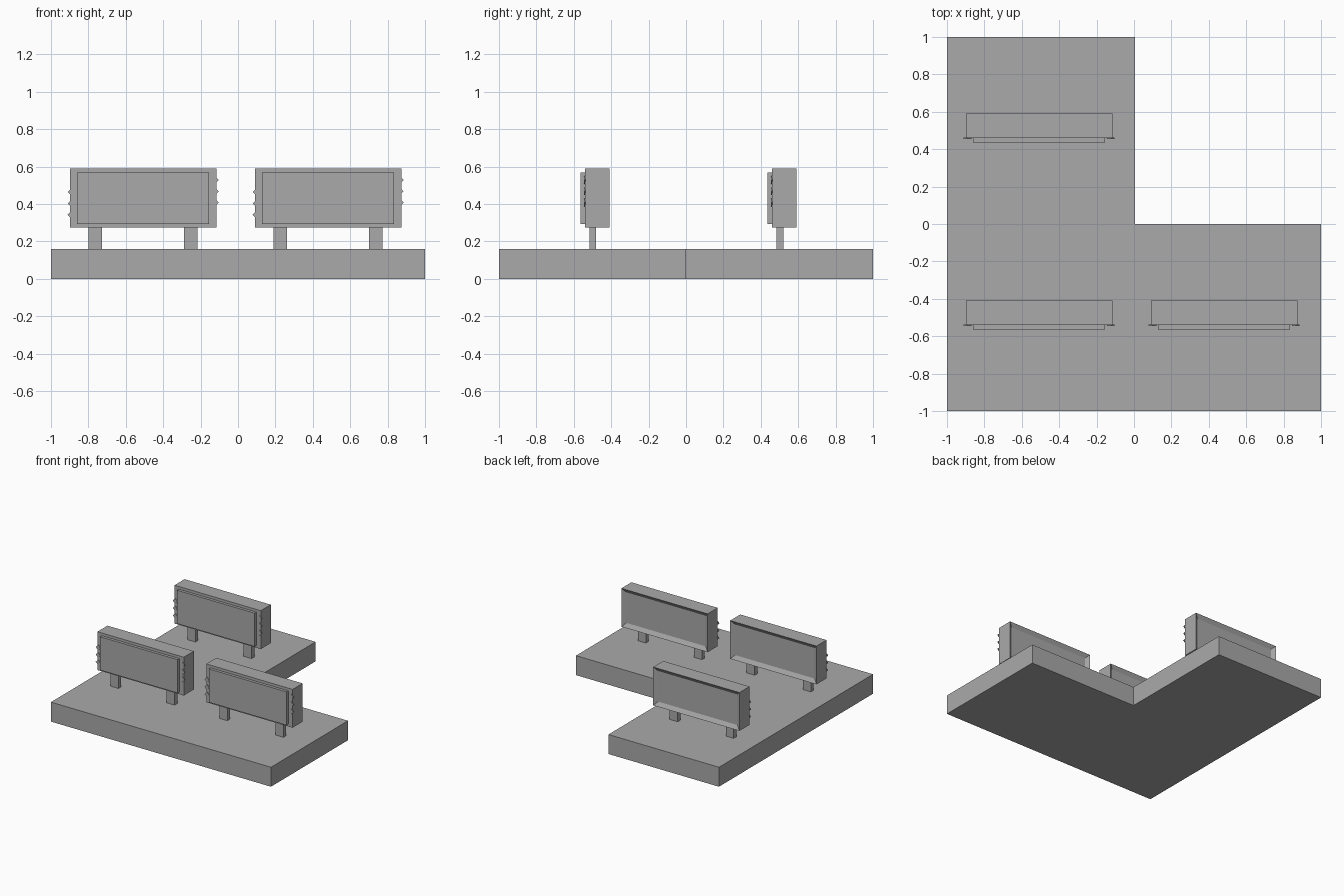
import bpy
import bmesh
from mathutils import Vector

cube = bpy.data.objects.get("Cube")
if cube:
    bpy.data.objects.remove(cube, do_unlink=True)

grey = bpy.data.materials.new("plain_grey")
grey.use_nodes = True
GREY = (0.4, 0.4, 0.4, 1)
grey.diffuse_color = GREY
grey.node_tree.nodes["Principled BSDF"].inputs["Base Color"].default_value = GREY


def finish(name, bm):
    mesh = bpy.data.meshes.new(name)
    bmesh.ops.recalc_face_normals(bm, faces=bm.faces)
    bm.to_mesh(mesh)
    bm.free()
    mesh.materials.append(grey)
    obj = bpy.data.objects.new(name, mesh)
    bpy.context.collection.objects.link(obj)
    return obj


def box_mesh(low, high):
    low, high = Vector(low), Vector(high)
    bm = bmesh.new()
    bmesh.ops.create_cube(bm, size=1)
    bmesh.ops.scale(bm, vec=high - low, verts=bm.verts)
    bmesh.ops.translate(bm, vec=(low + high) / 2, verts=bm.verts)
    return bm


def box(name, low, high):
    return finish(name, box_mesh(low, high))


def diamond(name, x, y, z, size, thickness):
    """Thin square plate standing on its corner."""
    bm = bmesh.new()
    corners = [(-size, 0), (0, -size), (size, 0), (0, size)]
    face = bm.faces.new([bm.verts.new((x + dx, y, z + dz)) for dx, dz in corners])
    made = bmesh.ops.extrude_face_region(bm, geom=[face])["geom"]
    moved = [v for v in made if isinstance(v, bmesh.types.BMVert)]
    bmesh.ops.translate(bm, vec=(0, thickness, 0), verts=moved)
    return finish(name, bm)


def billboard(label, cx, cy):
    half = 0.392
    # Cabinet with a recessed back
    bm = box_mesh((cx - half, cy - 0.04, 0.275), (cx + half, cy + 0.09, 0.59))
    bm.normal_update()
    back = max(bm.faces, key=lambda f: f.calc_center_median().y)
    bmesh.ops.inset_region(bm, faces=[back], thickness=0.045)
    bmesh.ops.translate(bm, vec=(0, -0.02, 0), verts=back.verts)
    finish(label + "_cabinet", bm)
    # Raised front screen
    box(label + "_screen", (cx - 0.353, cy - 0.063, 0.294), (cx + 0.353, cy - 0.04, 0.568))
    # Legs and side ornaments
    for side, name, first in ((-1, "right", 0.342), (1, "left", 0.407)):
        lx = cx + side * 0.255
        box(f"{label}_{name}_leg", (lx - 0.036, cy - 0.015, 0.16),
            (lx + 0.036, cy + 0.02, 0.275))
        for i in range(3):
            diamond(f"{label}_{name}_ornament_{i + 1}", cx + side * 0.383,
                    cy - 0.046, first + i * 0.061, 0.021, 0.008)


# L-shaped ground made of two slabs
box("front_slab", (-1, -1, 0), (1, 0, 0.16))
box("back_slab", (-1, 0, 0), (0.005, 1, 0.16))

# Three billboards
billboard("front_right_board", -0.507, -0.5)
billboard("front_left_board", 0.482, -0.5)
billboard("back_board", -0.507, 0.5)
